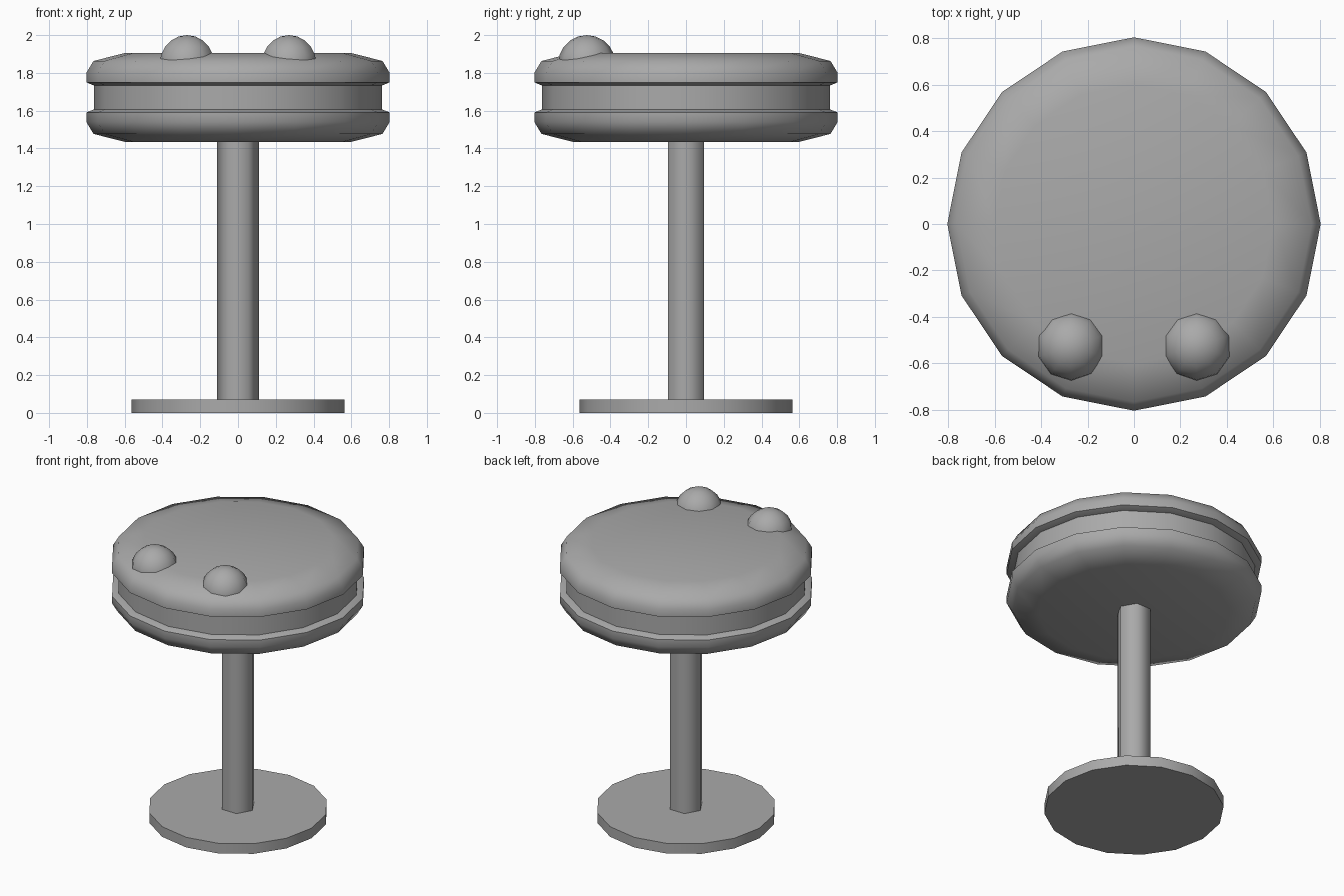
import bpy, math

cube = bpy.data.objects.get("Cube")
if cube:
    bpy.data.objects.remove(cube)

grey = bpy.data.materials.new("plain_grey")
grey.use_nodes = True
colour = (0.4, 0.4, 0.4, 1)
grey.diffuse_color = colour
grey.node_tree.nodes["Principled BSDF"].inputs["Base Color"].default_value = colour


def finish(obj, name, angle):
    """Name, colour and smooth one part."""
    obj.name = obj.data.name = name
    obj.data.materials.append(grey)
    bpy.ops.object.select_all(action="DESELECT")
    obj.select_set(True)
    bpy.context.view_layer.objects.active = obj
    bpy.ops.object.shade_smooth_by_angle(angle=math.radians(angle))


def lathe(name, profile, sides, angle):
    """Spin a bottom-to-top (radius, height) profile and cap both ends."""
    verts, faces = [], []
    for r, z in profile:
        for i in range(sides):
            a = math.tau * i / sides
            verts.append((r * math.cos(a), r * math.sin(a), z))
    for k in range(len(profile) - 1):
        for i in range(sides):
            j = (i + 1) % sides
            low, high = k * sides, (k + 1) * sides
            faces.append((low + i, low + j, high + j, high + i))
    top = (len(profile) - 1) * sides
    faces.append(tuple(reversed(range(sides))))
    faces.append(tuple(range(top, top + sides)))
    mesh = bpy.data.meshes.new(name)
    mesh.from_pydata(verts, [], faces)
    obj = bpy.data.objects.new(name, mesh)
    bpy.context.collection.objects.link(obj)
    finish(obj, name, angle)


# Stand
lathe("base_disc", [(0.565, 0), (0.565, 0.07)], 16, 35)
lathe("pole", [(0.11, 0.02), (0.11, 1.46)], 6, 65)

# Two mirrored shells with a filling between them
shell = [(0.60, 1.435), (0.765, 1.477), (0.803, 1.54), (0.803, 1.59), (0.76, 1.608)]
middle = 1.67
lathe("lower_shell", shell, 16, 55)
lathe("upper_shell", [(r, 2 * middle - z) for r, z in reversed(shell)], 16, 55)
lathe("filling", [(0.762, 1.6), (0.762, 1.74)], 16, 35)

# Eyes sunk into the top near the front
for side, x in (("left", 0.27), ("right", -0.27)):
    bpy.ops.mesh.primitive_uv_sphere_add(
        segments=10, ring_count=10, radius=0.152, location=(x, -0.525, 1.848))
    finish(bpy.context.object, side + "_eye", 60)
